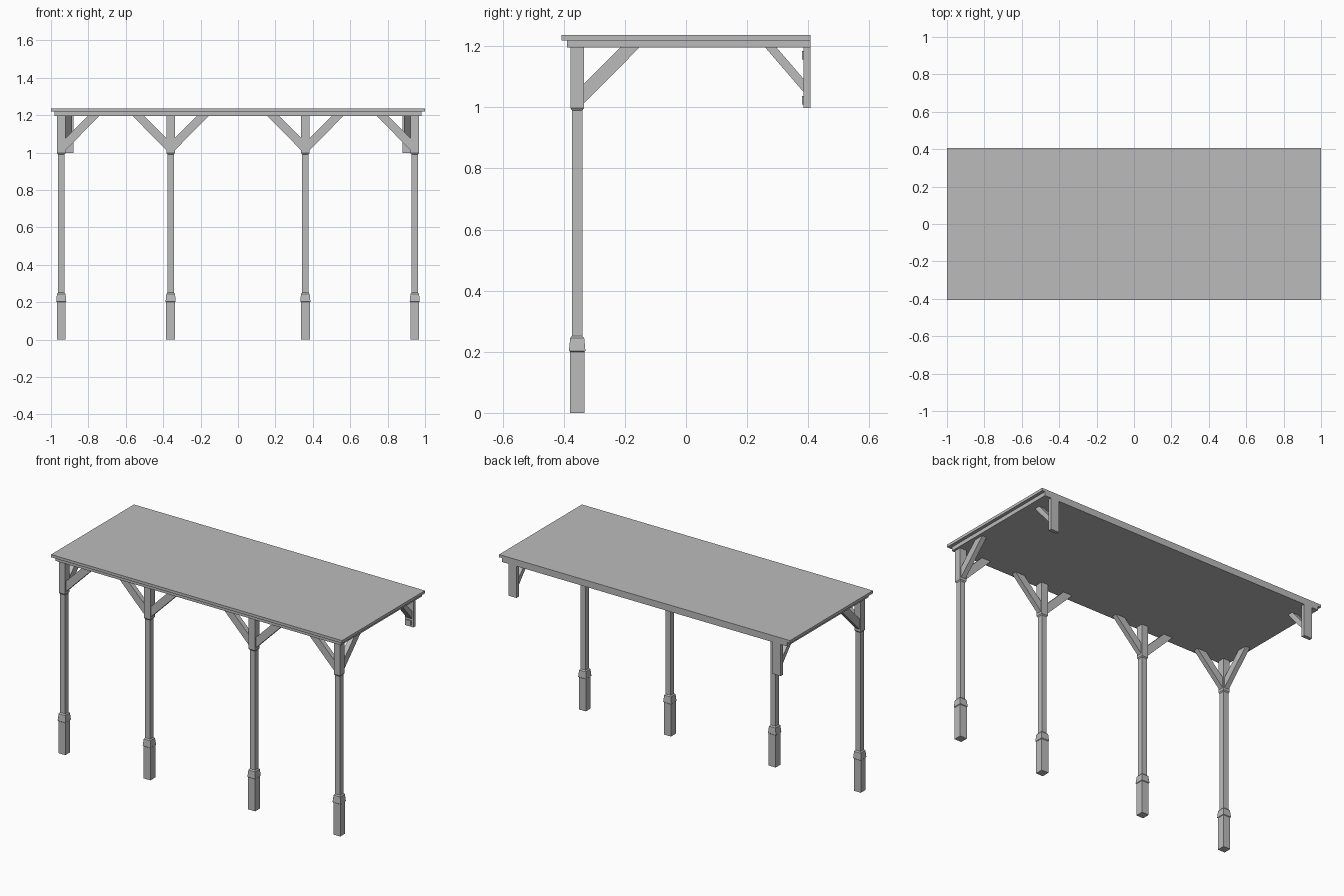
import bpy
import bmesh
from mathutils import Vector

cube = bpy.data.objects.get("Cube")
if cube:
    bpy.data.objects.remove(cube, do_unlink=True)

grey = bpy.data.materials.new("plain_grey")
grey.use_nodes = True
COLOUR = (0.5, 0.5, 0.5, 1)
grey.diffuse_color = COLOUR
grey.node_tree.nodes["Principled BSDF"].inputs["Base Color"].default_value = COLOUR


def finish(name, bm):
    bmesh.ops.recalc_face_normals(bm, faces=bm.faces)
    mesh = bpy.data.meshes.new(name)
    bm.to_mesh(mesh)
    bm.free()
    mesh.materials.append(grey)
    obj = bpy.data.objects.new(name, mesh)
    bpy.context.collection.objects.link(obj)
    return obj


def box(name, low, high):
    bm = bmesh.new()
    low, high = Vector(low), Vector(high)
    bmesh.ops.create_cube(bm, size=1)
    bmesh.ops.scale(bm, vec=high - low, verts=bm.verts)
    bmesh.ops.translate(bm, vec=(low + high) / 2, verts=bm.verts)
    return finish(name, bm)


def square_stack(name, x, y, rings):
    """Square post lofted through (half width, height) rings."""
    bm = bmesh.new()
    loops = [[bm.verts.new((x + sx * r, y + sy * r, z))
              for sx, sy in ((-1, -1), (1, -1), (1, 1), (-1, 1))]
             for r, z in rings]
    for a, b in zip(loops, loops[1:]):
        for i in range(4):
            j = (i + 1) % 4
            bm.faces.new((a[i], a[j], b[j], b[i]))
    bm.faces.new(loops[0])
    bm.faces.new(loops[-1])
    return finish(name, bm)


def brace(name, outline, thick):
    """Flat outline of 3D points, given thickness along one axis."""
    bm = bmesh.new()
    offset = Vector(thick)
    face = bm.faces.new([bm.verts.new(Vector(p) - offset / 2) for p in outline])
    extruded = bmesh.ops.extrude_face_region(bm, geom=[face], use_keep_orig=True)
    verts = [g for g in extruded["geom"] if isinstance(g, bmesh.types.BMVert)]
    bmesh.ops.translate(bm, vec=offset, verts=verts)
    return finish(name, bm)


# Roof
box("roof_slab", (-1, -0.407, 1.219), (1, 0.407, 1.236))
box("roof_beam_layer", (-0.98, -0.39, 1.195), (0.98, 0.407, 1.219))

# Front posts: footing, tapered collar, shaft and wider head
POST_Y = -0.356
HEAD = 0.022
POST_RINGS = [(0.024, 0), (0.024, 0.2), (0.027, 0.203), (0.023, 0.245),
              (0.017, 0.252), (0.017, 0.99), (HEAD, 0.997), (HEAD, 1.197)]
# Brace outline as (distance from post centre, height)
KNEE = [(0.015, 1.005), (0.205, 1.197), (0.142, 1.197), (0.015, 1.07)]

for side, label in ((-1, "right"), (1, "left")):
    for x, place in ((0.36, "inner"), (0.945, "outer")):
        px = side * x
        square_stack(f"{label}_{place}_post", px, POST_Y, POST_RINGS)
        # Braces along the front
        for direction in ((-1, 1) if place == "inner" else (-side,)):
            brace(f"{label}_{place}_front_brace",
                  [(px + direction * d, POST_Y, z) for d, z in KNEE],
                  (0, 0.03, 0))
    # Brace running back from the outer post
    brace(f"{label}_side_brace",
          [(side * 0.945, POST_Y + d, z) for d, z in KNEE], (0.03, 0, 0))

    # Rear hanging bracket with its brace and bolts
    cx = side * 0.908
    box(f"{label}_rear_bracket", (cx - 0.028, 0.385, 0.998), (cx + 0.028, 0.407, 1.197))
    brace(f"{label}_rear_brace",
          [(cx, 0.387, 1.047), (cx, 0.387, 1.09), (cx, 0.295, 1.197), (cx, 0.258, 1.197)],
          (0.04, 0, 0))
    for z in (1.023, 1.17):
        box(f"{label}_bracket_bolt", (cx - 0.014, 0.379, z - 0.014),
            (cx + 0.014, 0.386, z + 0.014))
